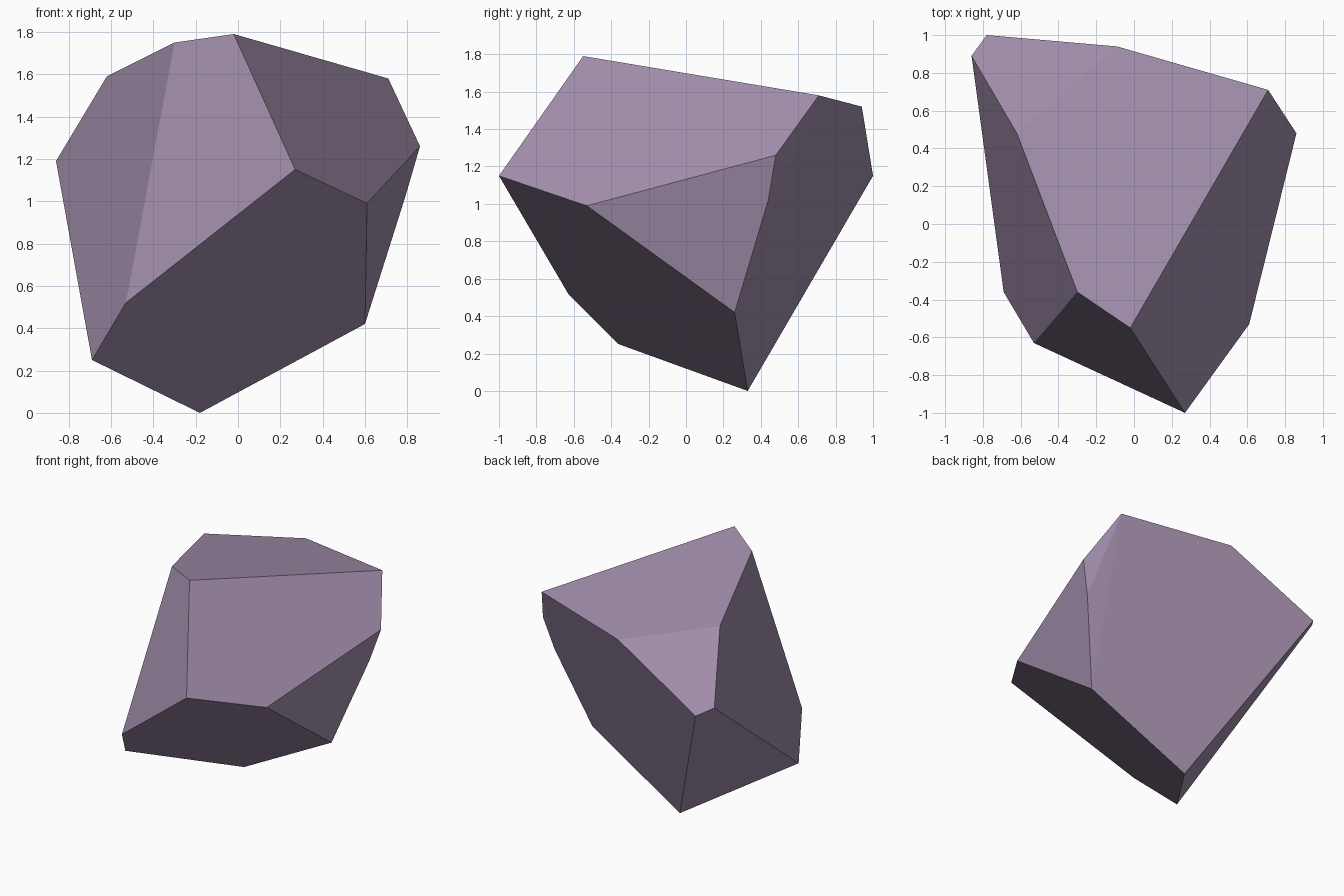
import bpy, bmesh, math

if "Cube" in bpy.data.objects:
    bpy.data.objects.remove(bpy.data.objects["Cube"])

# Muted purple stone
stone = bpy.data.materials.new("muted purple stone")
stone.diffuse_color = (0.36, 0.27, 0.41, 1)
stone.use_nodes = True
stone.node_tree.nodes["Principled BSDF"].inputs["Base Color"].default_value = stone.diffuse_color

# Corner points of the faceted rock
corners = [
    (-0.02, -0.55, 1.79), (-0.30, -0.36, 1.75), (-0.62, 0.48, 1.59),   # top rim
    (0.71, 0.71, 1.58), (-0.09, 0.94, 1.52),
    (0.86, 0.48, 1.26), (-0.86, 0.89, 1.19), (-0.78, 1.00, 1.15),      # waist
    (0.27, -1.00, 1.15), (0.79, 0.44, 1.02), (0.61, -0.53, 0.99),
    (-0.53, -0.63, 0.52), (0.60, 0.26, 0.42), (-0.69, -0.36, 0.25),    # base
    (-0.18, 0.33, 0.00),
]

# Wrap the corners in a convex hull and merge coplanar triangles into facets
bm = bmesh.new()
for c in corners:
    bm.verts.new(c)
bmesh.ops.convex_hull(bm, input=bm.verts[:])
bmesh.ops.dissolve_limit(bm, angle_limit=math.radians(3),
                         verts=bm.verts[:], edges=bm.edges[:])
bmesh.ops.recalc_face_normals(bm, faces=bm.faces[:])

mesh = bpy.data.meshes.new("rock")
bm.to_mesh(mesh)
bm.free()
mesh.materials.append(stone)
rock = bpy.data.objects.new("rock", mesh)
bpy.context.collection.objects.link(rock)
